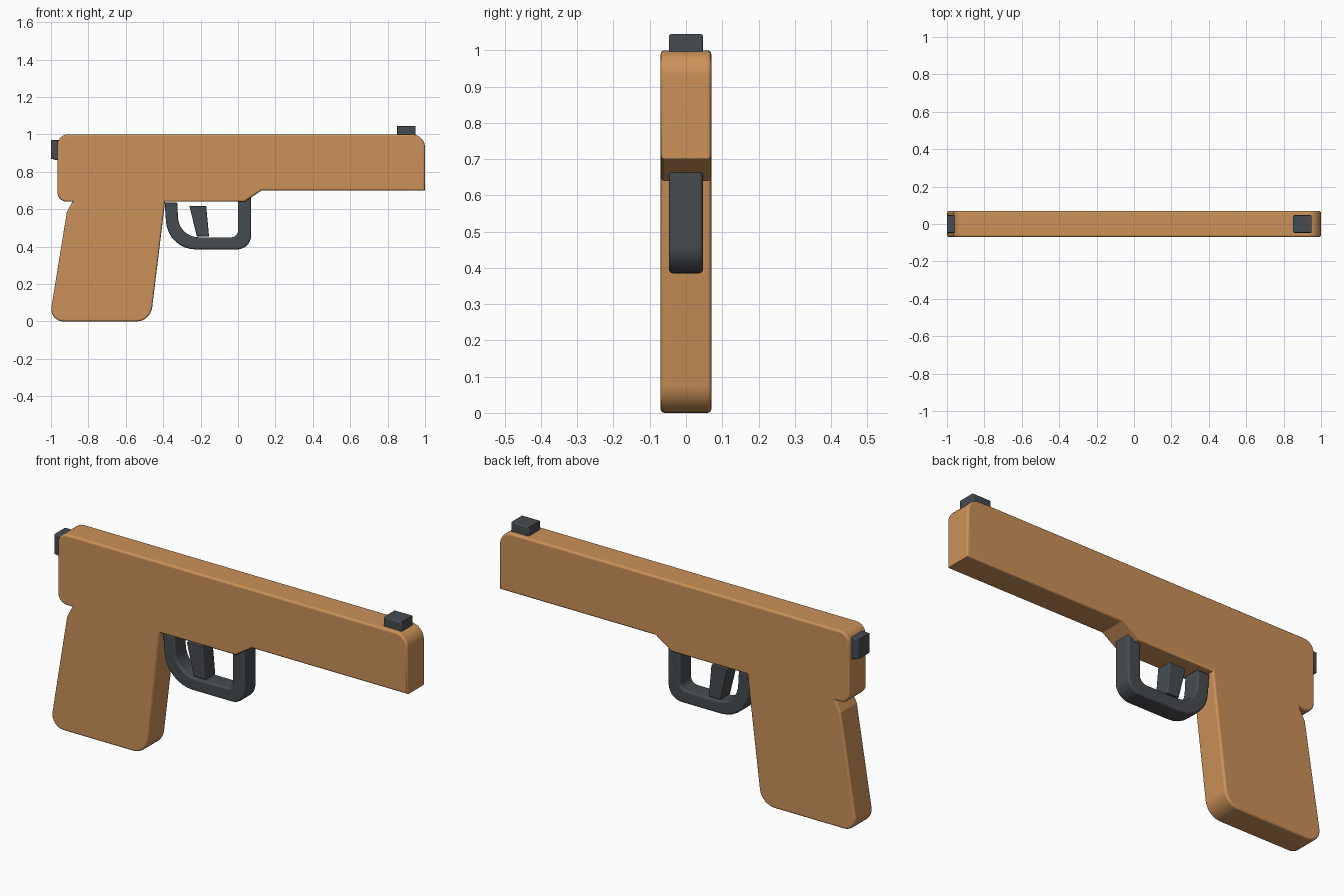
import bpy, bmesh, math
from mathutils import Vector

if "Cube" in bpy.data.objects:
    bpy.data.objects.remove(bpy.data.objects["Cube"])


def material(name, rgb):
    m = bpy.data.materials.new(name)
    m.diffuse_color = (*rgb, 1)
    m.use_nodes = True
    m.node_tree.nodes["Principled BSDF"].inputs["Base Color"].default_value = m.diffuse_color
    return m


wood = material("tan_wood", (0.60, 0.285, 0.10))
grey = material("dark_grey", (0.062, 0.072, 0.08))


def rounded(points, steps=8):
    """Fillet each (x, z, radius) corner of a closed outline."""
    out, n = [], len(points)
    for i, (x, z, r) in enumerate(points):
        p = Vector((x, z))
        if r == 0:
            out.append(p)
            continue
        a = (Vector(points[i - 1][:2]) - p).normalized()
        b = (Vector(points[(i + 1) % n][:2]) - p).normalized()
        half = a.angle(b) / 2
        centre = p + (a + b).normalized() * (r / math.sin(half))
        start = p + a * (r / math.tan(half)) - centre
        end = p + b * (r / math.tan(half)) - centre
        total = start.angle_signed(end)
        for k in range(steps + 1):
            t = -total * k / steps
            c, s = math.cos(t), math.sin(t)
            out.append(centre + Vector((start.x * c - start.y * s, start.x * s + start.y * c)))
    return out


def plate(name, points, half_width, edge, mat):
    """Extrude an x-z outline along y and round its two rims."""
    bm = bmesh.new()
    face = bm.faces.new([bm.verts.new((p.x, -half_width, p.y)) for p in rounded(points)])
    new = bmesh.ops.extrude_face_region(bm, geom=[face])["geom"]
    bmesh.ops.translate(bm, vec=(0, 2 * half_width, 0),
                        verts=[v for v in new if isinstance(v, bmesh.types.BMVert)])
    bmesh.ops.recalc_face_normals(bm, faces=bm.faces)
    rims = [e for e in bm.edges if abs(e.verts[0].co.y - e.verts[1].co.y) < 1e-6]
    bmesh.ops.bevel(bm, geom=rims, offset=edge, segments=3, profile=0.5, affect='EDGES')
    bmesh.ops.recalc_face_normals(bm, faces=bm.faces)
    mesh = bpy.data.meshes.new(name)
    bm.to_mesh(mesh)
    bm.free()
    mesh.materials.append(mat)
    ob = bpy.data.objects.new(name, mesh)
    bpy.context.collection.objects.link(ob)
    bpy.ops.object.select_all(action='DESELECT')
    ob.select_set(True)
    bpy.context.view_layer.objects.active = ob
    bpy.ops.object.shade_smooth_by_angle(angle=math.radians(32))
    ob.modifiers.new("weighted_normals", 'WEIGHTED_NORMAL').keep_sharp = True
    return ob


# Barrel and grip in one outline
plate("body", [
    (-0.965, 1.0, 0.055), (1.0, 1.0, 0.07), (1.0, 0.70, 0), (0.125, 0.70, 0),
    (0.035, 0.64, 0), (-0.39, 0.64, 0), (-0.468, 0.0, 0.085), (-1.01, 0.0, 0.065),
    (-0.915, 0.585, 0.03), (-0.885, 0.64, 0), (-0.965, 0.64, 0.05),
], 0.07, 0.011, wood)

# Guard loop, open at the top
plate("trigger_guard", [
    (0.07, 0.68, 0), (0.07, 0.385, 0.075), (-0.375, 0.385, 0.16), (-0.392, 0.635, 0),
    (-0.325, 0.635, 0), (-0.315, 0.45, 0.11), (0.0, 0.45, 0.035), (0.0, 0.68, 0),
], 0.047, 0.011, grey)

# Trigger
plate("trigger", [
    (-0.26, 0.617, 0), (-0.17, 0.617, 0), (-0.155, 0.455, 0), (-0.22, 0.455, 0),
], 0.042, 0.005, grey)

# Sights
plate("front_sight", [
    (0.85, 1.045, 0), (0.95, 1.045, 0), (0.95, 0.985, 0), (0.85, 0.985, 0),
], 0.047, 0.007, grey)
plate("rear_sight", [
    (-1.0, 0.97, 0), (-0.95, 0.97, 0), (-0.95, 0.858, 0), (-1.0, 0.87, 0),
], 0.047, 0.007, grey)
